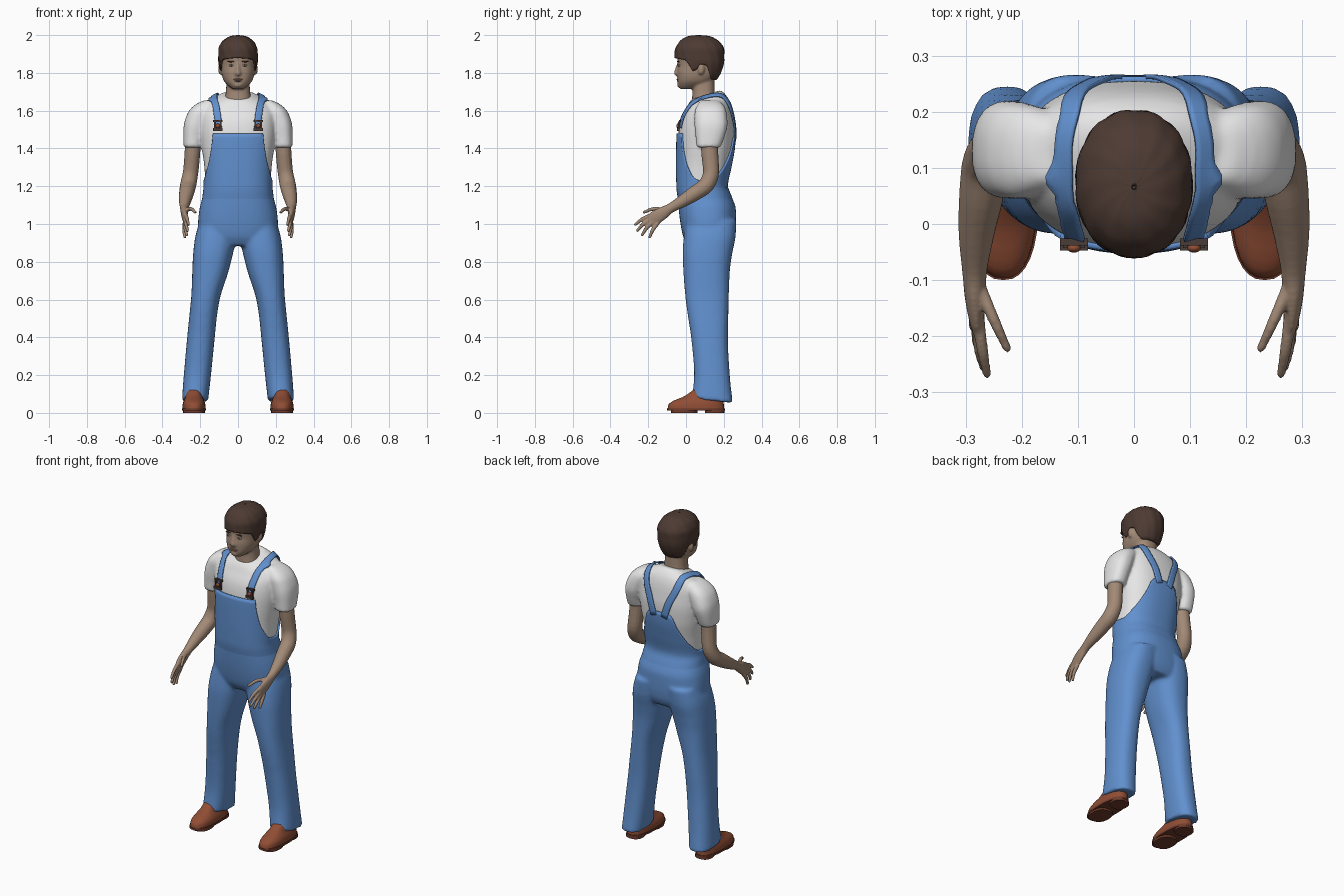
import bpy, bmesh, math
from mathutils import Vector, Matrix

if "Cube" in bpy.data.objects:
    bpy.data.objects.remove(bpy.data.objects["Cube"])


def material(name, r, g, b):
    m = bpy.data.materials.new(name)
    m.use_nodes = True
    m.diffuse_color = (r, g, b, 1)
    node = m.node_tree.nodes["Principled BSDF"]
    node.inputs["Base Color"].default_value = (r, g, b, 1)
    node.inputs["Roughness"].default_value = 0.8
    return m


SKIN = material("skin", .36, .25, .18)
HAIR = material("dark brown hair", .075, .043, .033)
WHITE = material("white cotton", .8, .8, .8)
DENIM = material("blue denim", .12, .28, .62)
LEATHER = material("brown leather", .28, .075, .035)
SOLE = material("dark sole", .16, .045, .025)
METAL = material("dark metal", .07, .045, .04)
LIP = material("lips", .3, .17, .13)
EYE = material("eye white", .5, .46, .42)


def interp(keys, u):
    """Monotone cubic interpolation of key rows by their first entry."""
    u = min(max(u, keys[0][0]), keys[-1][0])
    i = max(k for k in range(len(keys) - 1) if keys[k][0] <= u)

    def secant(k, c):
        return (keys[k + 1][c] - keys[k][c]) / (keys[k + 1][0] - keys[k][0])

    def slope(k, c):
        if k == 0 or k == len(keys) - 1:
            return secant(min(k, len(keys) - 2), c)
        a, b = secant(k - 1, c), secant(k, c)
        return 2 * a * b / (a + b) if a * b > 0 else 0
    h = keys[i + 1][0] - keys[i][0]
    s = (u - keys[i][0]) / h
    f = s * s * (3 - 2 * s)
    return [keys[i][c] * (1 - f) + keys[i + 1][c] * f
            + h * s * (1 - s) * (slope(i, c) * (1 - s) - slope(i + 1, c) * s)
            for c in range(1, len(keys[0]))]


def surface(keys, z, t, off=0, p=2.4, lean=0):
    """Point of a body cross-section; t runs from the front (0) round to the back (pi)."""
    cx, rx, yf, yb = interp(keys, z)
    c, s = math.sin(t), -math.cos(t)
    c, s = (math.copysign(abs(v) ** (2 / p), v) for v in (c, s))
    dy = ((yb - yf) / 2 + off) * s
    return Vector((cx + (rx + off) * c, (yf + yb) / 2 + dy, z + lean * dy))


def skin_rows(bm, rows, caps=True, closed=True):
    rows = [[bm.verts.new(v) for v in row] for row in rows]
    n = len(rows[0])
    for a, b in zip(rows, rows[1:]):
        for j in range(n if closed else n - 1):
            k = (j + 1) % n
            bm.faces.new((a[j], a[k], b[k], b[j]))
    if caps:
        bm.faces.new(rows[0][::-1])
        bm.faces.new(rows[-1])


def loft(bm, keys, z0, z1, steps=16, n=32, side=1, lean=lambda z: 0, **kw):
    rows = []
    for i in range(steps + 1):
        z = z0 + (z1 - z0) * i / steps
        row = [surface(keys, z, math.tau * j / n, lean=lean(z), **kw) for j in range(n)]
        rows.append([Vector((v.x * side, v.y, v.z)) for v in row])
    skin_rows(bm, rows)


def tube(bm, path, side=1, steps=4, n=14):
    """Limb along path rows (x, y, z, half width, half height) with a rounded tip."""
    keys = [(i, *row) for i, row in enumerate(path)]
    m = (len(path) - 1) * steps
    pts = [interp(keys, i / steps) for i in range(m + 1)]
    rows = []
    for i, (x, y, z, a, b) in enumerate(pts):
        t = (Vector(pts[min(i + 1, m)][:3]) - Vector(pts[max(i - 1, 0)][:3])).normalized()
        across = (Vector((1, 0, 0)) - t * t.x).normalized()
        up = t.cross(across)
        ends = [(0, 1)] if i < m else [(0, 1), (.6, .8), (.95, .3)]
        for ahead, f in ends:
            row = [Vector((x, y, z)) + t * ahead * min(a, b) + across * a * f * math.cos(q)
                   + up * b * f * math.sin(q) for q in (math.tau * j / n for j in range(n))]
            rows.append([Vector((v.x * side, v.y, v.z)) for v in row])
    skin_rows(bm, rows)


def ball(bm, x, y, z, sx, sy, sz):
    mat = Matrix.Translation((x, y, z)) @ Matrix.Diagonal((sx, sy, sz, 1))
    bmesh.ops.create_uvsphere(bm, u_segments=16, v_segments=10, radius=1, matrix=mat)


def finish(bm, name, mat, voxel=0, smooth=True, thick=0):
    bmesh.ops.recalc_face_normals(bm, faces=bm.faces)
    me = bpy.data.meshes.new(name)
    bm.to_mesh(me)
    bm.free()
    me.materials.append(mat)
    for f in me.polygons:
        f.use_smooth = smooth
    ob = bpy.data.objects.new(name, me)
    bpy.context.collection.objects.link(ob)
    if voxel:
        r = ob.modifiers.new("fuse", "REMESH")
        r.mode, r.voxel_size, r.use_smooth_shade = "VOXEL", voxel, True
        s = ob.modifiers.new("soften", "SMOOTH")
        s.factor, s.iterations = .5, 5
    if thick:
        s = ob.modifiers.new("thickness", "SOLIDIFY")
        s.thickness, s.offset = thick, -1
    return ob


# Trunk profile rows: height, centre x, half width, front y, back y
TRUNK = [(.88, 0, .17, .02, .23), (.93, 0, .205, -.01, .255), (1.0, 0, .208, -.025, .262),
         (1.08, 0, .2, -.035, .26), (1.15, 0, .182, -.04, .235), (1.2, 0, .173, -.042, .213),
         (1.3, 0, .178, -.044, .232), (1.42, 0, .195, -.043, .252), (1.5, 0, .203, -.038, .255),
         (1.58, 0, .2, -.02, .245), (1.63, 0, .18, 0, .23), (1.66, 0, .14, .012, .21),
         (1.685, 0, .08, .03, .185)]
SLEEVE = [(1.405, .24, .048, .055, .182), (1.45, .237, .052, .052, .2), (1.53, .224, .062, .045, .22),
          (1.59, .2, .065, .045, .215), (1.63, .175, .055, .06, .2), (1.655, .15, .03, .08, .17)]
LEG = [(.05, .229, .069, .03, .25), (.2, .215, .072, .043, .232), (.4, .196, .073, .027, .222),
       (.5, .186, .073, .012, .224), (.6, .173, .076, -.002, .226), (.75, .146, .096, -.014, .232),
       (.85, .131, .106, -.018, .246), (.93, .118, .109, -.012, .262), (1.02, .1, .1, 0, .268)]
SIDES = (1, -1)

# T-shirt: trunk and sleeves fused
bm = bmesh.new()
loft(bm, TRUNK, 1.1, 1.685, 28, 40, lean=lambda z: .3 * max(0, (z - 1.55) / .13))
for s in SIDES:
    loft(bm, SLEEVE, 1.405, 1.655, side=s)
shirt = finish(bm, "t_shirt", WHITE, .009)

# Trousers: hips and legs fused
bm = bmesh.new()
loft(bm, TRUNK, .885, 1.2, 14, 40, off=.004)
for s in SIDES:
    loft(bm, LEG, .065, 1.02, 30, side=s, lean=lambda z: -.15 * max(0, 1 - z / .25))
finish(bm, "trousers", DENIM, .01)

# Bib and back panel: a shell whose top edge changes round the body
TOP = [(0, 1.48), (35, 1.48), (40, 1.41), (55, 1.31), (80, 1.235), (100, 1.225),
       (125, 1.27), (150, 1.37), (165, 1.46), (180, 1.465)]
bm = bmesh.new()
rows = []
for i in range(21):
    row = []
    for j in range(72):
        deg = 5 * j
        z = 1.05 + (interp(TOP, min(deg, 360 - deg))[0] - 1.05) * i / 20
        off = -.006 + .015 * min(1, (z - 1.05) / .13)
        row.append(surface(TRUNK, z, math.radians(deg), off))
    rows.append(row)
skin_rows(bm, rows, caps=False)
finish(bm, "bib_and_back_panel", DENIM, thick=.012)

# Straps laid over the shoulders
STRAP = [(.107, -.04, 1.51), (.112, -.03, 1.57), (.126, 0, 1.64), (.138, .05, 1.685),
         (.137, .12, 1.7), (.122, .19, 1.69), (.098, .235, 1.61), (.063, .26, 1.53), (.035, .268, 1.44)]
keys = [(i, *row) for i, row in enumerate(STRAP)]
for s, label in zip(SIDES, ("left", "right")):
    bm = bmesh.new()
    pts = [Vector(interp(keys, i / 4)) for i in range(33)]
    rows = []
    for i, p in enumerate(pts):
        t = (pts[min(i + 1, 32)] - pts[max(i - 1, 0)]).normalized()
        w = (Vector((1, 0, 0)) - t * t.x).normalized() * .02
        rows.append([Vector((q.x * s, q.y, q.z)) for q in (p + w * k / 2 for k in range(-2, 3))])
    skin_rows(bm, rows, caps=False, closed=False)
    ob = finish(bm, label + "_strap", DENIM)
    wrap = ob.modifiers.new("lay on shirt", "SHRINKWRAP")
    wrap.target, wrap.offset, wrap.wrap_mode = shirt, .009, "ABOVE_SURFACE"
    sol = ob.modifiers.new("thickness", "SOLIDIFY")
    sol.thickness, sol.offset = .008, 0

# Buckles: two bars, a narrow link and a button
for s, label in zip(SIDES, ("left", "right")):
    bm = bmesh.new()
    for dx, z, w, h in ((0, 1.545, .05, .012), (0, 1.5, .05, .014), (-.015, 1.522, .009, .04), (.015, 1.522, .009, .04)):
        mat = Matrix.Translation((s * .107 + dx, -.041 + (z - 1.5) * .2, z)) @ Matrix.Diagonal((w, .012, h, 1))
        bmesh.ops.create_cube(bm, size=1, matrix=mat)
    finish(bm, label + "_buckle", METAL, smooth=False)
    bm = bmesh.new()
    ball(bm, s * .107, -.043, 1.52, .012, .008, .012)
    finish(bm, label + "_button", LEATHER)

# Arms and hands
ARM = [(.235, .125, 1.5, .043, .045), (.24, .125, 1.4, .042, .046), (.25, .133, 1.28, .041, .043),
       (.263, .11, 1.21, .043, .043), (.272, .05, 1.165, .04, .041), (.281, -.02, 1.12, .032, .033),
       (.284, -.08, 1.085, .023, .026), (.284, -.12, 1.06, .019, .034), (.281, -.16, 1.035, .015, .038),
       (.278, -.185, 1.02, .011, .032)]
FINGERS = [((.278, -.17, 1.05), (.27, -.225, 1.03), (.262, -.268, .997)),
           ((.279, -.175, 1.03), (.275, -.225, 1.0), (.267, -.258, .965)),
           ((.28, -.17, 1.015), (.279, -.208, .98), (.272, -.232, .942)),
           ((.282, -.15, 1.005), (.285, -.178, .965), (.281, -.192, .93)),
           ((.278, -.105, 1.075), (.25, -.17, 1.08), (.226, -.222, 1.062))]
for s, label in zip(SIDES, ("left", "right")):
    bm = bmesh.new()
    tube(bm, ARM, s)
    for f in FINGERS:
        tube(bm, [(*p, r, r) for p, r in zip(f, (.012, .0105, .008))], s, n=10)
    finish(bm, label + "_arm_and_hand", SKIN, .0045)

# Head, neck, nose and ears
HEAD = [(1.715, 0, .028, -.03, .05), (1.73, 0, .05, -.039, .1), (1.76, 0, .076, -.045, .145),
        (1.8, 0, .088, -.047, .172), (1.84, 0, .09, -.043, .182), (1.9, 0, .092, -.048, .18),
        (1.95, 0, .078, -.03, .15), (1.975, 0, .05, 0, .12)]
NECK = [(1.6, 0, .08, .03, .175), (1.66, 0, .07, .032, .162), (1.7, 0, .064, .034, .152), (1.78, 0, .06, .03, .15)]
bm = bmesh.new()
loft(bm, HEAD, 1.715, 1.975, 26)
loft(bm, NECK, 1.6, 1.78)
tube(bm, [(0, -.04, 1.85, .008, .008), (0, -.048, 1.82, .01, .01), (0, -.051, 1.797, .016, .013)])
ball(bm, 0, -.036, 1.737, .022, .012, .014)
for s in SIDES:
    ball(bm, s * .094, .08, 1.82, .011, .018, .03)
finish(bm, "head_and_neck", SKIN, .006)

# Eyes, brows and lips
for s, label in zip(SIDES, ("left", "right")):
    for part, mat, shape in (("eye", EYE, (.036, -.036, 1.84, .014, .008, .006)),
                             ("iris", METAL, (.036, -.041, 1.84, .005, .004, .005)),
                             ("brow", HAIR, (.038, -.041, 1.86, .019, .006, .004))):
        bm = bmesh.new()
        ball(bm, s * shape[0], *shape[1:])
        finish(bm, label + "_" + part, mat)
bm = bmesh.new()
ball(bm, 0, -.042, 1.765, .025, .008, .005)
ball(bm, 0, -.041, 1.757, .021, .008, .005)
finish(bm, "lips", LIP)

# Hair: a cap whose lower edge follows the hairline
CAP = [(1.755, 0, .074, .0, .155), (1.8, 0, .092, -.035, .184), (1.87, 0, .104, -.06, .203),
       (1.92, 0, .104, -.058, .203), (1.96, 0, .088, -.04, .182), (1.985, 0, .06, -.01, .148),
       (1.996, 0, .034, .02, .12), (2.0, 0, .004, .06, .07)]
HAIRLINE = [(0, 1.88), (45, 1.872), (62, 1.86), (72, 1.81), (82, 1.815), (90, 1.845),
            (105, 1.84), (118, 1.79), (135, 1.765), (180, 1.762)]
bm = bmesh.new()
rows = []
for i in range(25):
    row = []
    for j in range(60):
        low = interp(HAIRLINE, min(6 * j, 360 - 6 * j))[0]
        z = low + (2.0 - low) * math.sin(i / 24 * math.pi / 2)
        row.append(surface(CAP, z, math.radians(6 * j), .0015 * math.sin(j * 1.3 + i * .4), p=2.15))
    rows.append(row)
skin_rows(bm, rows, caps=False)
bm.faces.ensure_lookup_table()
finish(bm, "hair", HAIR, thick=.014)

# Shoes: leather upper, then sole and heel
UPPER = [(.018, .233, .061, -.098, .203), (.045, .233, .06, -.092, .2), (.065, .233, .054, -.065, .198),
         (.085, .233, .046, -.015, .195), (.13, .233, .04, .05, .185)]
for s, label in zip(SIDES, ("left", "right")):
    bm = bmesh.new()
    loft(bm, UPPER, .018, .13, 12, side=s)
    finish(bm, label + "_shoe_upper", LEATHER)
    bm = bmesh.new()
    for z0, z1, rx, yf, yb in ((.012, .024, .064, -.1, .206), (0, .014, .057, -.08, .06), (0, .014, .05, .1, .203)):
        loft(bm, [(z0, .233, rx, yf, yb), (z1, .233, rx, yf, yb)], z0, z1, 1, side=s)
    finish(bm, label + "_shoe_sole", SOLE, smooth=False)
